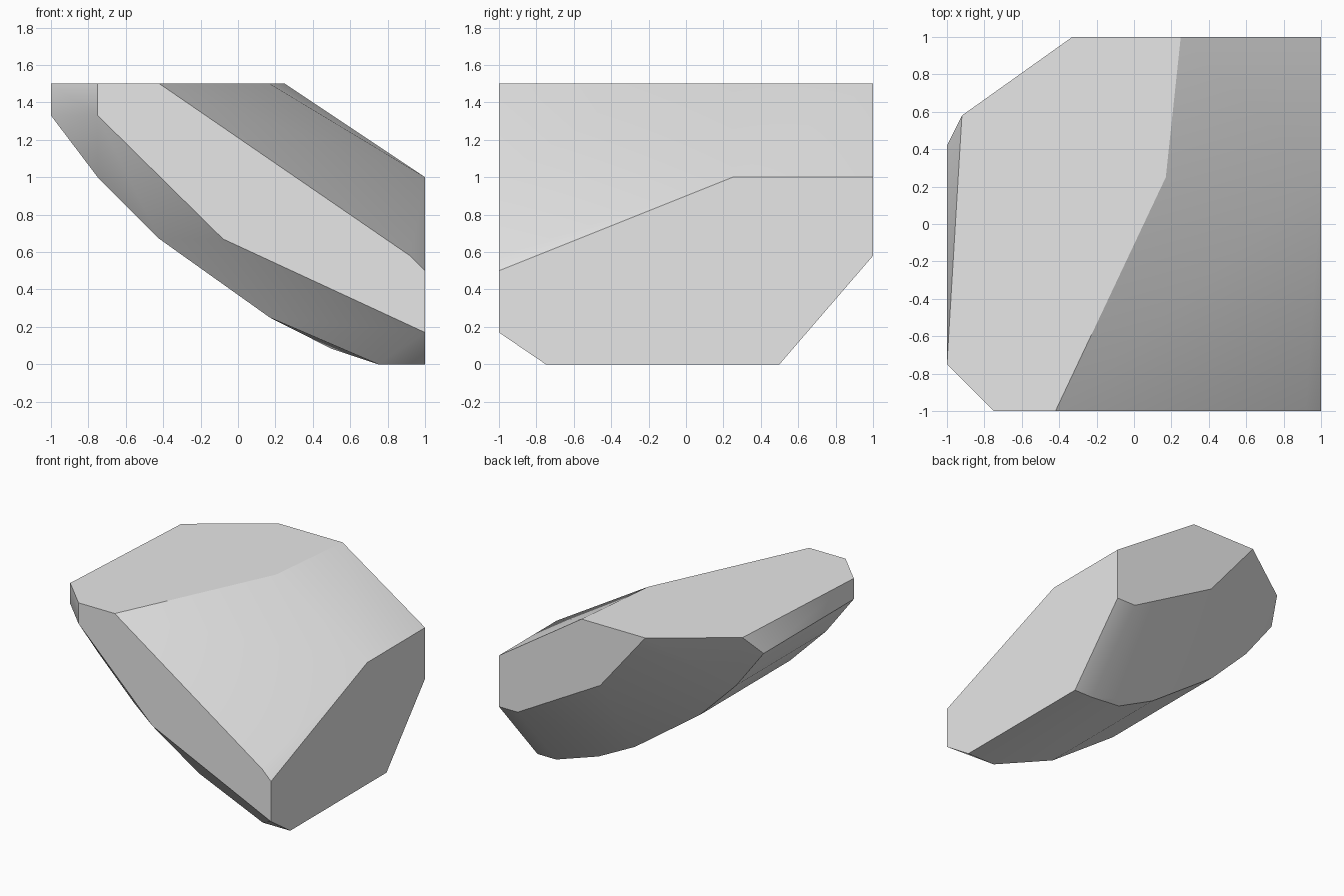
import bpy
import bmesh

default_cube = bpy.data.objects.get("Cube")
if default_cube:
    bpy.data.objects.remove(default_cube, do_unlink=True)

# Plain stone material
stone = bpy.data.materials.new("light_grey_stone")
stone.use_nodes = True
grey = (0.8, 0.8, 0.8, 1)
stone.diffuse_color = grey
stone.node_tree.nodes["Principled BSDF"].inputs["Base Color"].default_value = grey

TOP = 1.5

# Flat front facet, as (x, z)
front_facet = [(-.75, TOP), (-.42, TOP), (.92, .58), (1, .5),
               (1, .17), (-.08, .67), (-.75, 1.33)]

# Flat back facet, as (x, z)
back_facet = [(.25, TOP), (-.33, TOP), (.08, 1), (.83, .58), (1, .58), (1, 1)]

# Curved underside profile, as (x, z), swept along y
underside = [(-1, 1.33), (-.75, 1), (-.42, .67), (.17, .25)]

# Remaining corners of the flat side, the base and the flat roof
side_corners = [(1, .25, 1), (1, .5, 0), (1, -.75, 0)]
base_corners = [(.75, -.75, 0), (.5, .42, .083), (.83, .5, 0)]
roof_corners = [(.17, .25, TOP), (-.92, .58, TOP), (-1, -.75, TOP)]


def place(profile, y):
    """Stand an (x, z) profile up at a given y."""
    return [(x, y, z) for x, z in profile]


corners = (place(front_facet, -1) + place(back_facet, 1)
           + place(underside, -.75) + place(underside, .42)
           + side_corners + base_corners + roof_corners)

# Wrap the facets into one closed, chiselled block
bm = bmesh.new()
for corner in corners:
    bm.verts.new(corner)
hull = bmesh.ops.convex_hull(bm, input=bm.verts[:])
spare = {item for key in ("geom_interior", "geom_unused") for item in hull[key]
         if isinstance(item, bmesh.types.BMVert)}
bmesh.ops.delete(bm, geom=list(spare), context='VERTS')
bmesh.ops.dissolve_limit(bm, angle_limit=0.01, verts=bm.verts[:], edges=bm.edges[:])
bmesh.ops.recalc_face_normals(bm, faces=bm.faces[:])

mesh = bpy.data.meshes.new("faceted_rock")
bm.to_mesh(mesh)
bm.free()
mesh.materials.append(stone)

rock = bpy.data.objects.new("faceted_rock", mesh)
bpy.context.collection.objects.link(rock)

# Soft shading across shallow bends, crisp facet edges
bpy.ops.object.select_all(action='DESELECT')
rock.select_set(True)
bpy.context.view_layer.objects.active = rock
bpy.ops.object.shade_smooth_by_angle(angle=0.52)
